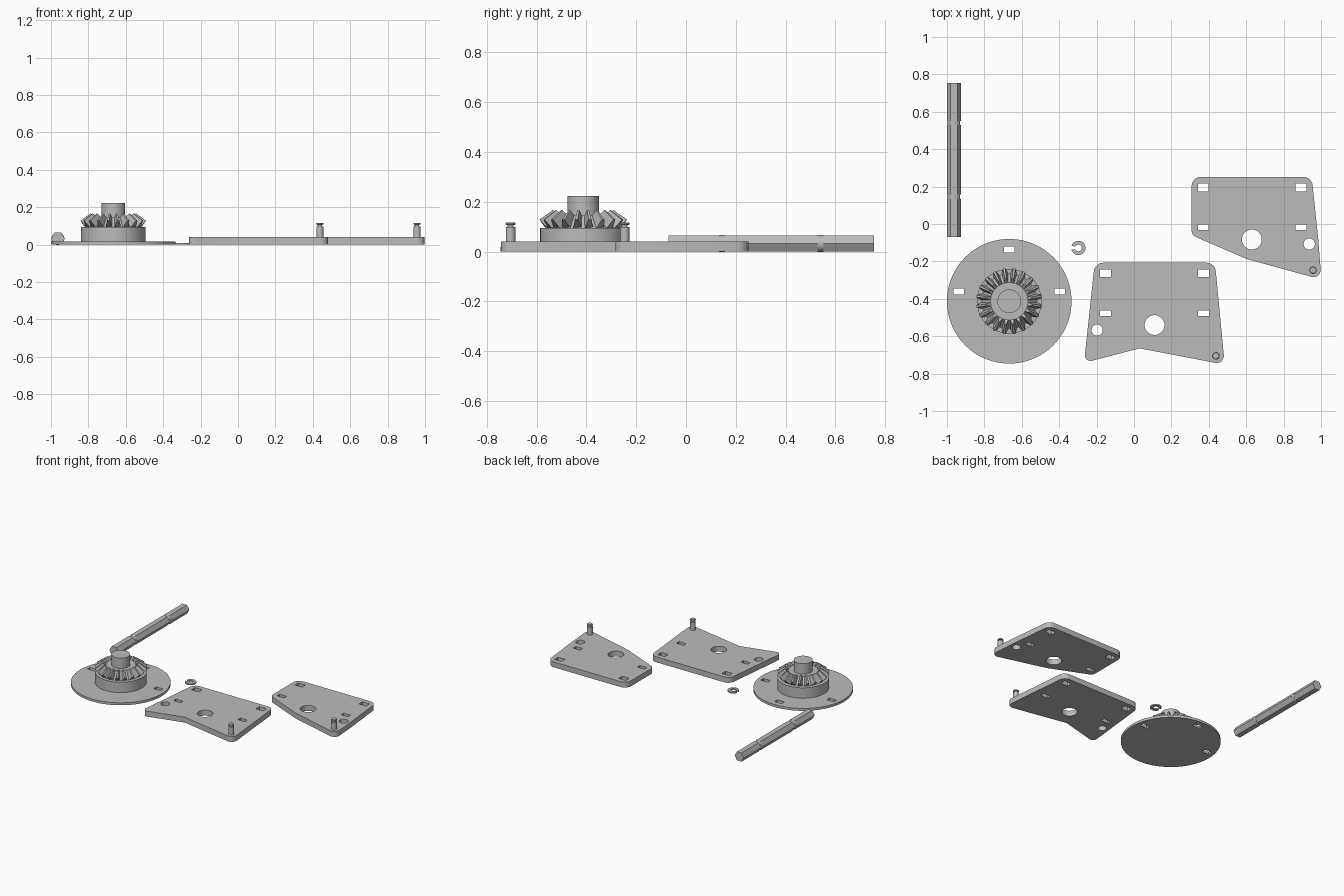
import bpy, bmesh
from math import sin, cos, pi, tau, radians
from mathutils import Vector, Matrix

if "Cube" in bpy.data.objects:
    bpy.data.objects.remove(bpy.data.objects["Cube"])

grey = bpy.data.materials.new("grey_plastic")
grey.use_nodes = True
COLOUR = (0.5, 0.5, 0.5, 1)
grey.diffuse_color = COLOUR
grey.node_tree.nodes["Principled BSDF"].inputs["Base Color"].default_value = COLOUR


def finish(obj):
    """Give the object its material and crisp smooth shading."""
    obj.data.materials.clear()
    obj.data.materials.append(grey)
    bpy.ops.object.select_all(action='DESELECT')
    obj.select_set(True)
    bpy.context.view_layer.objects.active = obj
    bpy.ops.object.shade_smooth_by_angle(angle=radians(30))


def mesh_object(name, bm, loc=(0, 0, 0)):
    bmesh.ops.recalc_face_normals(bm, faces=bm.faces)
    me = bpy.data.meshes.new(name)
    bm.to_mesh(me)
    bm.free()
    obj = bpy.data.objects.new(name, me)
    obj.location = loc
    bpy.context.collection.objects.link(obj)
    finish(obj)
    return obj


def arc(x, y, r, start=0, end=tau, n=48):
    return [(x + r * cos(start + (end - start) * i / n),
             y + r * sin(start + (end - start) * i / n)) for i in range(n + 1)]


def circle(x, y, r, n=48):
    return arc(x, y, r, n=n)[:-1]


def slot(x, y, h, w=0.058):
    return [(x + a * w / 2, y + b * h / 2) for a, b in ((-1, -1), (1, -1), (1, 1), (-1, 1))]


def rounded(corners, n=8):
    """Outline from (x, y, radius) corners."""
    pts = []
    for i, (x, y, r) in enumerate(corners):
        p = Vector((x, y))
        if r == 0:
            pts.append((x, y))
            continue
        a = (Vector(corners[i - 1][:2]) - p).normalized()
        b = (Vector(corners[(i + 1) % len(corners)][:2]) - p).normalized()
        half = a.angle(b) / 2
        centre = p + (a + b).normalized() * (r / sin(half))
        start = p + a * (r * cos(half) / sin(half)) - centre
        turn = (p + b * (r * cos(half) / sin(half)) - centre)
        sweep = -start.angle_signed(turn)
        for k in range(n + 1):
            pts.append(tuple(centre + Matrix.Rotation(sweep * k / n, 2) @ start))
    return pts


def flat_part(name, loops, height):
    """Extruded outline; the loops after the first are holes."""
    cu = bpy.data.curves.new(name, 'CURVE')
    cu.dimensions = '2D'
    cu.fill_mode = 'BOTH'
    cu.extrude = height / 2
    for loop in loops:
        sp = cu.splines.new('POLY')
        sp.points.add(len(loop) - 1)
        for pt, (x, y) in zip(sp.points, loop):
            pt.co = (x, y, 0, 1)
        sp.use_cyclic_u = True
    obj = bpy.data.objects.new(name, cu)
    obj.location.z = height / 2
    bpy.context.collection.objects.link(obj)
    bpy.ops.object.select_all(action='DESELECT')
    obj.select_set(True)
    bpy.context.view_layer.objects.active = obj
    bpy.ops.object.convert(target='MESH')
    obj = bpy.context.view_layer.objects.active
    bm = bmesh.new()
    bm.from_mesh(obj.data)
    bmesh.ops.remove_doubles(bm, verts=bm.verts, dist=1e-5)
    bmesh.ops.recalc_face_normals(bm, faces=bm.faces)
    bm.to_mesh(obj.data)
    bm.free()
    finish(obj)


def lathe(name, profile, loc, n=64):
    """Turned solid from (radius, z) pairs, capped at both ends."""
    bm = bmesh.new()
    rings = [[bm.verts.new((x, y, z)) for x, y in circle(0, 0, r, n)] for r, z in profile]
    for lo, hi in zip(rings, rings[1:]):
        for i in range(n):
            j = (i + 1) % n
            bm.faces.new((lo[i], lo[j], hi[j], hi[i]))
    bm.faces.new(rings[0])
    bm.faces.new(rings[-1])
    return mesh_object(name, bm, loc)


# Round base disc with three slots
CX, CY = -0.667, -0.413
flat_part("base_disc", [circle(CX, CY, 0.333, 96), slot(CX, -0.136, 0.032),
                        slot(CX - 0.27, -0.36, 0.032), slot(CX + 0.27, -0.36, 0.032)], 0.018)

# Hub, gear cone and centre shaft
lathe("gear_hub", [(0.173, 0.018), (0.173, 0.095), (0.147, 0.095), (0.1, 0.145),
                   (0.063, 0.145), (0.063, 0.222)], (CX, CY, 0))

# Bevel gear teeth: (radius, z, half width) at outer and inner ends
bm = bmesh.new()
TEETH = 20
ends = [((0.135, 0.092, 0.018), (0.152, 0.096, 0.016), (0.177, 0.128, 0.006)),
        ((0.088, 0.135, 0.011), (0.101, 0.146, 0.010), (0.123, 0.166, 0.004))]
for t in range(TEETH):
    rot = Matrix.Rotation(tau * (t + 0.5) / TEETH, 3, 'Z')
    a, b = [[bm.verts.new(rot @ Vector((r, s * w, z))) for r, z, w, s in
             [(*p, -1) for p in end] + [(*p, 1) for p in reversed(end)]] for end in ends]
    bm.faces.new(a)
    bm.faces.new(b)
    for i in range(6):
        j = (i + 1) % 6
        bm.faces.new((a[i], a[j], b[j], b[i]))
mesh_object("gear_teeth", bm, (CX, CY, 0))

# Two side plates, each with slots, bearing hole, pin hole and grooved pin
THICK = 0.04
PIN = [(0.019, 0.03), (0.019, 0.098), (0.012, 0.098), (0.012, 0.106),
       (0.02, 0.108), (0.02, 0.113), (0.016, 0.117)]


def side_plate(name, corners, slot_x, slot_y, bearing, hole, pin):
    loops = [rounded(corners), circle(*bearing, 0.053), circle(*hole, 0.03, 32)]
    for x in slot_x:
        loops += [slot(x, slot_y[0], 0.042), slot(x, slot_y[1], 0.03)]
    flat_part(name, loops, THICK)
    lathe(name + "_pin", PIN, (*pin, 0), 32)


side_plate("front_plate",
           [(-0.21, -0.207, 0.05), (-0.267, -0.742, 0.03), (0.03, -0.665, 0),
            (0.485, -0.752, 0.038), (0.433, -0.207, 0.05)],
           (-0.152, 0.372), (-0.263, -0.477), (0.11, -0.54), (-0.197, -0.567), (0.438, -0.705))
side_plate("rear_plate",
           [(0.308, 0.252, 0.05), (0.308, -0.06, 0.04), (0.602, -0.187, 0),
            (1.002, -0.297, 0.038), (0.985, -0.08, 0), (0.95, 0.252, 0.05)],
           (0.37, 0.893), (0.195, -0.018), (0.63, -0.083), (0.937, -0.107), (0.957, -0.247))

# Open retaining clip
half = 0.5
flat_part("retaining_clip",
          [arc(-0.297, -0.128, 0.038, -pi + 0.25, pi - 0.25)
           + arc(-0.297, -0.128, 0.018, pi - half, -pi + half, 32)], 0.01)

# Hexagonal rod lying along y, with two shallow round grooves
R = 0.037
cuts = [-0.07, 0.133, 0.157, 0.528, 0.552, 0.755]
for i, (y0, y1) in enumerate(zip(cuts, cuts[1:])):
    groove = i % 2 == 1
    r = 0.034 if groove else R
    rod = lathe("rod_groove" if groove else "hex_rod", [(r, -y1), (r, -y0)],
                (-1 + R, 0, R * sin(pi / 3)), 32 if groove else 6)
    rod.rotation_euler.x = pi / 2
